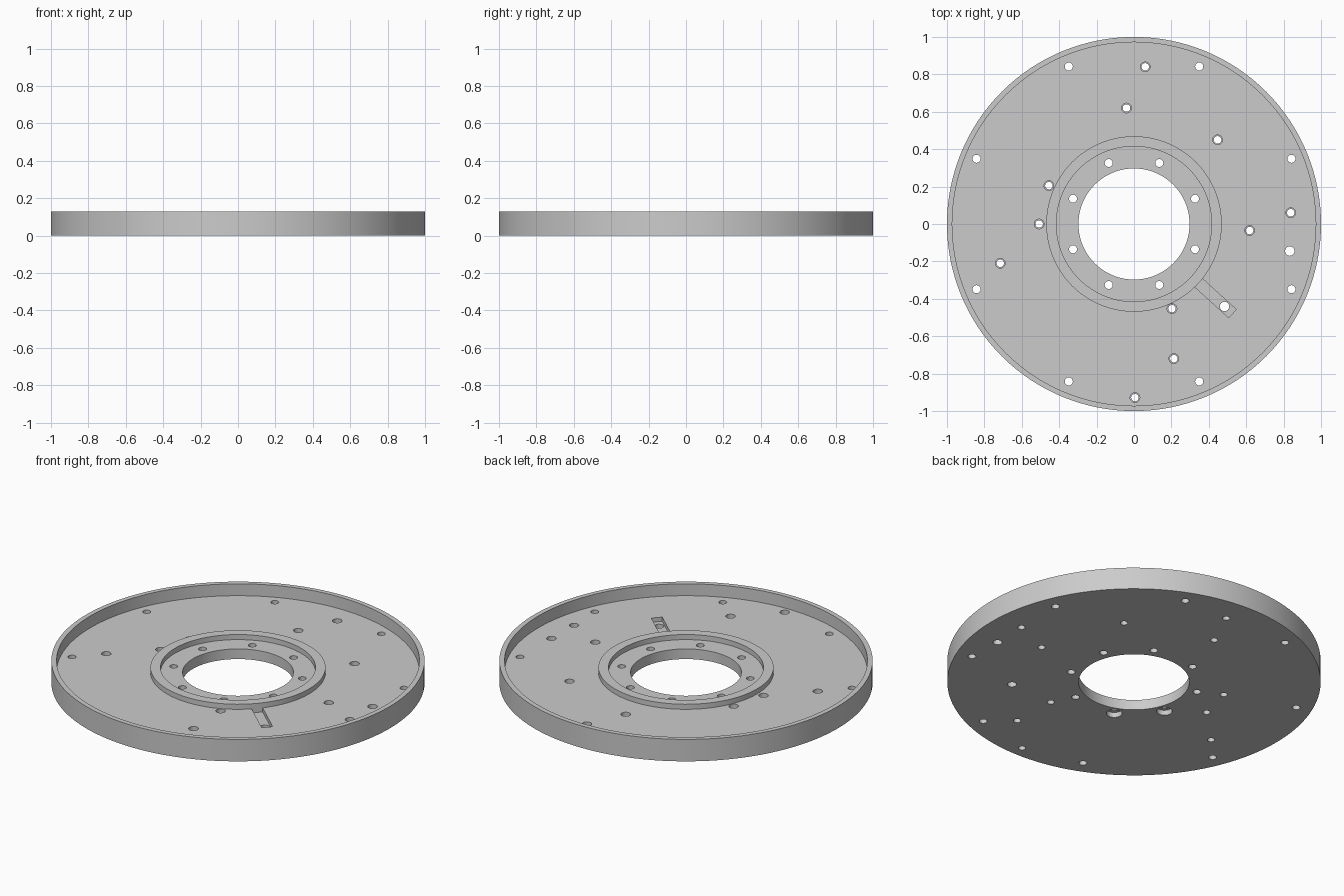
import bpy
from math import sin, cos, pi, radians
from mathutils import Matrix

cube = bpy.data.objects.get("Cube")
if cube:
    bpy.data.objects.remove(cube)

FLOOR, RING_TOP, RIM_TOP = 0.06, 0.09, 0.13

grey = bpy.data.materials.new("machined grey")
grey.use_nodes = True
grey.diffuse_color = (0.6, 0.6, 0.6, 1)
grey.node_tree.nodes["Principled BSDF"].inputs["Base Color"].default_value = (0.6, 0.6, 0.6, 1)


def add_object(name, verts, faces):
    mesh = bpy.data.meshes.new(name)
    mesh.from_pydata(verts, [], faces)
    mesh.materials.append(grey)
    obj = bpy.data.objects.new(name, mesh)
    bpy.context.collection.objects.link(obj)
    return obj


def lathe(name, profile, steps):
    """Revolve a closed (radius, z) profile around the z axis."""
    n = len(profile)
    verts = [(r * cos(2 * pi * i / steps), r * sin(2 * pi * i / steps), z)
             for i in range(steps) for r, z in profile]
    faces = []
    for i in range(steps):
        a, b = i * n, (i + 1) % steps * n
        for j in range(n):
            k = (j + 1) % n
            faces.append((a + j, b + j, b + k, a + k))
    return add_object(name, verts, faces)


def cylinders(name, places, radius, z0, z1, steps=24):
    """Many upright cylinders in one mesh."""
    verts, faces = [], []
    for x, y in places:
        s = len(verts)
        for z in (z0, z1):
            verts += [(x + radius * cos(2 * pi * i / steps),
                       y + radius * sin(2 * pi * i / steps), z) for i in range(steps)]
        faces.append([s + i for i in reversed(range(steps))])
        faces.append([s + steps + i for i in range(steps)])
        for i in range(steps):
            k = (i + 1) % steps
            faces.append((s + i, s + k, s + steps + k, s + steps + i))
    return add_object(name, verts, faces)


def cut(target, cutter):
    cutter.hide_render = True
    mod = target.modifiers.new("cut", 'BOOLEAN')
    mod.operation, mod.solver, mod.object = 'DIFFERENCE', 'EXACT', cutter
    bpy.context.view_layer.objects.active = target
    bpy.ops.object.modifier_apply(modifier=mod.name)
    bpy.data.objects.remove(cutter)


def bolt_circle(radius):
    return [(radius * cos(radians(22.5 + 45 * i)), radius * sin(radians(22.5 + 45 * i)))
            for i in range(8)]


# Plate with outer rim wall, raised inner ring and centre bore
plate = lathe("flanged_plate", [
    (0.297, 0), (1, 0), (1, RIM_TOP), (0.972, RIM_TOP), (0.972, FLOOR),
    (0.469, FLOOR), (0.469, RING_TOP), (0.415, RING_TOP), (0.415, FLOOR), (0.297, FLOOR)], 128)

# Cable slot running outward from the inner ring
slot_angle = radians(-42.3)
x0, x1, w, z0, z1 = 0.466, 0.712, 0.03, 0.035, 0.07
box = [(x, y, z) for z in (z0, z1) for x, y in ((x0, -w), (x1, -w), (x1, w), (x0, w))]
slot = add_object("slot_cutter", box, [(3, 2, 1, 0), (4, 5, 6, 7), (0, 1, 5, 4),
                                       (1, 2, 6, 5), (2, 3, 7, 6), (3, 0, 4, 7)])
slot.data.transform(Matrix.Rotation(slot_angle, 4, 'Z'))
cut(plate, slot)

# Bolt holes on the two circles
inner, outer = bolt_circle(0.353), bolt_circle(0.911)
cut(plate, cylinders("bolt_hole_cutter", inner + outer, 0.0215, -0.05, 0.2))

# Two larger plain holes, one of them in the slot
cut(plate, cylinders("plain_hole_cutter", [(0.833, -0.145), (0.484, -0.441)], 0.025, -0.05, 0.2))

# Stepped holes scattered over the floor
stepped = [(0.06, 0.84), (-0.04, 0.62), (0.447, 0.45), (-0.455, 0.205), (-0.507, 0),
           (-0.715, -0.21), (0.618, -0.035), (0.838, 0.06), (0.203, -0.453),
           (0.213, -0.72), (0.005, -0.928)]
cut(plate, cylinders("stepped_hole_cutter", stepped, 0.02, -0.05, 0.2))
cut(plate, cylinders("stepped_top_cutter", stepped, 0.026, 0.03, 0.2))

# Two counterbores on the underside
cut(plate, cylinders("counterbore_cutter", inner[4:6], 0.042, -0.05, 0.03))

bpy.ops.object.select_all(action='DESELECT')
plate.select_set(True)
bpy.context.view_layer.objects.active = plate
bpy.ops.object.shade_smooth_by_angle(angle=radians(30))
